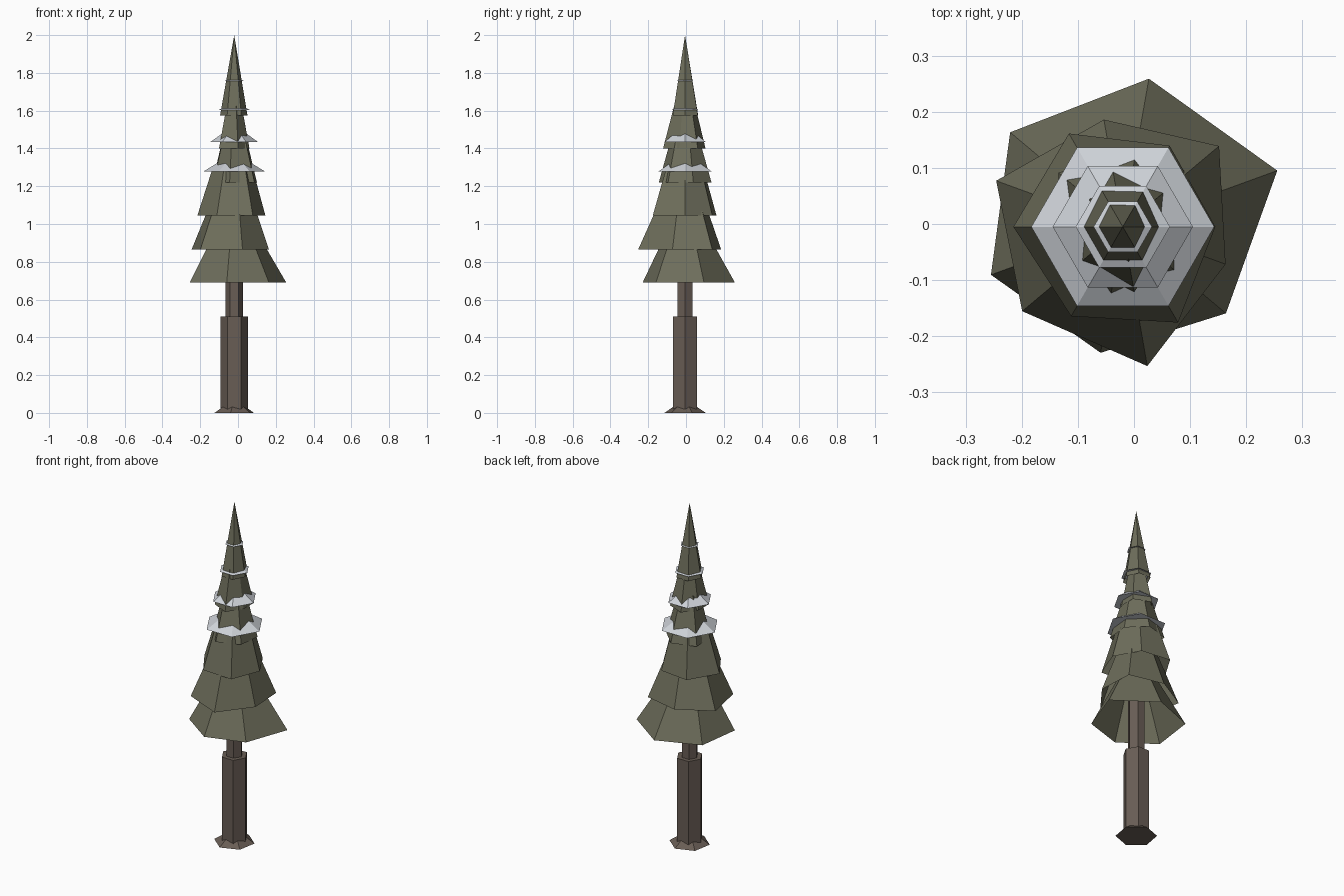
import bpy
from math import cos, sin, radians

if "Cube" in bpy.data.objects:
    bpy.data.objects.remove(bpy.data.objects["Cube"])

CX, CY = -0.02, -0.005   # trunk axis


def material(name, rgb):
    m = bpy.data.materials.new(name)
    m.diffuse_color = (*rgb, 1)
    m.use_nodes = True
    m.node_tree.nodes["Principled BSDF"].inputs["Base Color"].default_value = m.diffuse_color
    return m


NEEDLES = material("needles", (0.155, 0.155, 0.105))
BARK = material("bark", (0.14, 0.11, 0.09))
SNOW = material("snow", (0.62, 0.65, 0.69))


def hex_solid(name, mat, z0, z1, radii, taper, rot=0, bottom=True):
    """Six-sided frustum; radii lists the corner distances, taper scales the top."""
    if not isinstance(radii, (list, tuple)):
        radii = [radii] * 6
    corners = [(r * cos(radians(rot + 60 * i)), r * sin(radians(rot + 60 * i)))
               for i, r in enumerate(radii)]
    verts = [(CX + x, CY + y, z0) for x, y in corners]
    if taper == 0:
        verts.append((CX, CY, z1))
        faces = [(i, (i + 1) % 6, 6) for i in range(6)]
    else:
        verts += [(CX + x * taper, CY + y * taper, z1) for x, y in corners]
        faces = [(i, (i + 1) % 6, (i + 1) % 6 + 6, i + 6) for i in range(6)]
        faces.append(tuple(range(6, 12)))
    if bottom:
        faces.append(tuple(reversed(range(6))))
    me = bpy.data.meshes.new(name)
    me.from_pydata(verts, [], faces)
    me.materials.append(mat)
    ob = bpy.data.objects.new(name, me)
    bpy.context.collection.objects.link(ob)
    return ob


# Trunk and root flare
hex_solid("root_flare", BARK, 0, 0.045, 0.111, 0.4, rot=20)
hex_solid("lower_trunk", BARK, 0.0, 0.51, 0.073, 1)
hex_solid("upper_trunk", BARK, 0.5, 1.0, 0.046, 1)

# Branch tiers: base height, twist, taper, uneven corner radii (hollow underneath)
tiers = [
    (0.69, 20, 0.45, (0.293, 0.268, 0.262, 0.25, 0.228, 0.24)),
    (0.865, 40, 0.53, (0.224, 0.194, 0.24, 0.234, 0.252, 0.195)),
    (1.045, 0, 0.57, (0.165, 0.167, 0.192, 0.195, 0.184, 0.197)),
    (1.22, 20, 0.48, (0.128, 0.142, 0.15, 0.117, 0.141, 0.14)),
    (1.40, 40, 0.42, (0.105, 0.11, 0.085, 0.105, 0.118, 0.085)),
]
for n, (z, rot, taper, radii) in enumerate(tiers, 1):
    hex_solid(f"branch_tier_{n}", NEEDLES, z, z + 0.26, radii, taper, rot, bottom=False)
hex_solid("tree_tip", NEEDLES, 1.575, 2.0, (0.07, 0.078, 0.08, 0.075, 0.075, 0.075), 0,
          bottom=False)

# Snow collars
for n, (z, r, h) in enumerate([(1.278, 0.163, 0.05), (1.435, 0.125, 0.045),
                               (1.603, 0.084, 0.02), (1.757, 0.052, 0.012)], 1):
    hex_solid(f"snow_collar_{n}", SNOW, z, z + h, r, 0.5)
